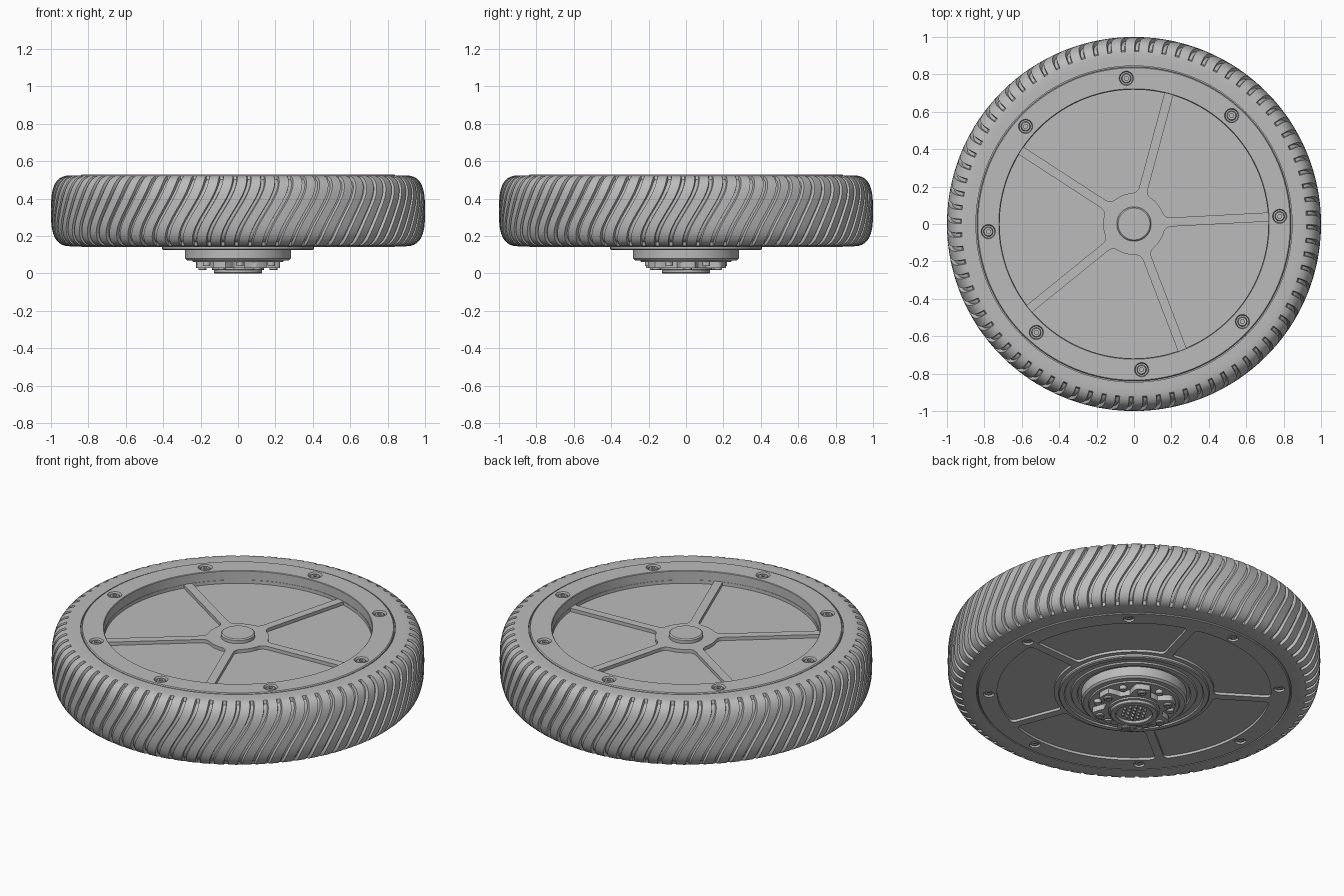
import bpy, bmesh, math
from math import sin, cos, pi, radians

if bpy.data.objects.get("Cube"):
    bpy.data.objects.remove(bpy.data.objects["Cube"], do_unlink=True)

grey = bpy.data.materials.new("mid_grey")
grey.use_nodes = True
grey.diffuse_color = (0.5, 0.5, 0.5, 1)
grey.node_tree.nodes["Principled BSDF"].inputs["Base Color"].default_value = (0.5, 0.5, 0.5, 1)

SPOKES, SCREWS, START = 5, 8, radians(3)
SCREW_RADIUS = 0.78


def polar(r, a, z):
    return (r * cos(a), r * sin(a), z)


def ring(count, r, start=START):
    return [polar(r, start + 2 * pi * i / count, 0) for i in range(count)]


def finish(bm, name):
    bmesh.ops.recalc_face_normals(bm, faces=bm.faces[:])
    mesh = bpy.data.meshes.new(name)
    bm.to_mesh(mesh)
    bm.free()
    obj = bpy.data.objects.new(name, mesh)
    bpy.context.collection.objects.link(obj)
    mesh.materials.append(grey)
    return obj


def shade(obj, angle=30):
    bpy.ops.object.select_all(action='DESELECT')
    obj.select_set(True)
    bpy.context.view_layer.objects.active = obj
    bpy.ops.object.shade_smooth_by_angle(angle=radians(angle))


def lathe(bm, profile, steps=32, at=(0, 0, 0)):
    """Revolve (radius, height) points about a vertical axis."""
    rows = []
    for r, z in profile:
        n = 1 if r == 0 else steps
        rows.append([bm.verts.new((at[0] + r * cos(2 * pi * i / steps),
                                   at[1] + r * sin(2 * pi * i / steps), at[2] + z))
                     for i in range(n)])
    for a, b in zip(rows, rows[1:]):
        for i in range(steps):
            j = (i + 1) % steps
            if len(a) == 1:
                bm.faces.new((a[0], b[i], b[j]))
            elif len(b) == 1:
                bm.faces.new((a[i], b[0], a[j]))
            else:
                bm.faces.new((a[i], b[i], b[j], a[j]))


def prism(bm, outline, z0, z1):
    low = [bm.verts.new((x, y, z0)) for x, y in outline]
    high = [bm.verts.new((x, y, z1)) for x, y in outline]
    bm.faces.new(low[::-1])
    bm.faces.new(high)
    n = len(outline)
    for i in range(n):
        j = (i + 1) % n
        bm.faces.new((low[i], low[j], high[j], high[i]))


def pocket_edge(r, gap, size, inward):
    """(angle, radius) points of one curved pocket edge with rounded ends."""
    step, n = 2 * pi / SPOKES, 24
    corner = math.asin(gap / r)
    first = corner + size / r
    end = []
    if size:
        side_r = r + inward * size
        side = math.asin(gap / side_r)
        for i in range(6):
            t = i / 6
            u, v, w = (1 - t) ** 2, 2 * t * (1 - t), t * t
            end.append((u * side + v * corner + w * first, u * side_r + (v + w) * r))
    arc = [(first + (step - 2 * first) * i / n, r) for i in range(n + 1)]
    return end + arc + [(step - a, q) for a, q in reversed(end)]


def pockets(bm, r0, r1, gap, z0, z1, round_in, round_out):
    """Sector shaped prisms lying between the spokes."""
    points = pocket_edge(r1, gap, round_out, -1) + pocket_edge(r0, gap, round_in, 1)[::-1]
    for k in range(SPOKES):
        turn = START + 2 * pi * k / SPOKES
        prism(bm, [polar(r, turn + a, 0)[:2] for a, r in points], z0, z1)


def cut(obj, cutter):
    cutter.hide_render = True
    mod = obj.modifiers.new("cut", 'BOOLEAN')
    mod.operation, mod.object, mod.solver = 'DIFFERENCE', cutter, 'EXACT'
    dg = bpy.context.evaluated_depsgraph_get()
    mesh = bpy.data.meshes.new_from_object(obj.evaluated_get(dg))
    obj.modifiers.clear()
    obj.data = mesh
    bpy.data.objects.remove(cutter, do_unlink=True)


# Tyre: rounded section with S-shaped grooves running across the tread
bm = bmesh.new()
GROOVES, ROWS, DEPTH, MID = 80, 30, 0.018, 0.335
columns = ((0, 0), (0.35, 0), (0.68, 0), (0.73, 1), (0.95, 1))
section = [(0.845, 0.5), (0.845, 0.525)]
for i in range(ROWS + 1):
    a = pi / 2 - pi * i / ROWS
    c, s = abs(cos(a)) ** (2 / 3), math.copysign(abs(sin(a)) ** (2 / 3), a)
    section.append((0.88 + 0.12 * c, MID + 0.19 * s, c * c / 0.12, s * abs(s) / 0.19))
section += [(0.845, 0.145), (0.845, 0.17)]
rows = []
for p in section:
    r, z = p[:2]
    nr, nz = p[2:] if len(p) == 4 else (1, 0)
    size = math.hypot(nr, nz)
    shift = 0.075 * sin(max(-1, min(1, (z - MID) / 0.19)) * pi / 2)
    row = []
    for g in range(GROOVES):
        for t, low in columns:
            d = DEPTH * low if r > 0.925 else 0
            a = 2 * pi * (g + t) / GROOVES + shift
            row.append(bm.verts.new(polar(r - d * nr / size, a, z - d * nz / size)))
    rows.append(row)
for a, b in zip(rows, rows[1:]):
    for i in range(len(a)):
        j = (i + 1) % len(a)
        bm.faces.new((a[i], b[i], b[j], a[j]))
shade(finish(bm, "tyre"))

# Wheel disc: raised rim, dished top and flat underside
bm = bmesh.new()
lathe(bm, [(0, 0.475), (0.72, 0.475), (0.72, 0.527), (0.723, 0.53), (0.835, 0.53),
           (0.84, 0.525), (0.84, 0.51), (0.85, 0.51), (0.85, 0.16), (0.84, 0.16),
           (0.84, 0.147), (0.835, 0.142), (0, 0.142)], 128)
disc = finish(bm, "wheel_disc")

bm = bmesh.new()
pockets(bm, 0.165, 0.718, 0.024, 0.455, 0.5, 0.035, 0)
cut(disc, finish(bm, "top_pocket_cutter"))
bm = bmesh.new()
pockets(bm, 0.43, 0.735, 0.024, 0.1, 0.157, 0.025, 0.03)
cut(disc, finish(bm, "bottom_pocket_cutter"))
bm = bmesh.new()
for p in ring(SCREWS, SCREW_RADIUS):
    lathe(bm, [(0, 0.512), (0.034, 0.512), (0.034, 0.522), (0.044, 0.54), (0, 0.54)], 24, p)
    lathe(bm, [(0, 0.12), (0.03, 0.12), (0.03, 0.155), (0, 0.155)], 24, p)
cut(disc, finish(bm, "screw_hole_cutter"))
shade(disc)

# Screws on both faces, each with a drive socket
bm = bmesh.new()
for p in ring(SCREWS, SCREW_RADIUS):
    lathe(bm, [(0, 0.516), (0.011, 0.516), (0.011, 0.526), (0.022, 0.526),
               (0.026, 0.522), (0.026, 0.505)], 24, p)
    lathe(bm, [(0, 0.152), (0.008, 0.152), (0.008, 0.146), (0.018, 0.146),
               (0.018, 0.16)], 24, p)
shade(finish(bm, "screws"))

# Round cap in the middle of the top
bm = bmesh.new()
lathe(bm, [(0, 0.5), (0.085, 0.5), (0.092, 0.494), (0.092, 0.47)], 48)
shade(finish(bm, "centre_cap"))

# Stepped hub under the wheel
bm = bmesh.new()
lathe(bm, [(0.405, 0.15), (0.405, 0.13), (0.4, 0.125), (0.375, 0.125), (0.37, 0.133),
           (0.34, 0.133), (0.335, 0.125), (0.305, 0.125), (0.3, 0.135), (0.283, 0.135),
           (0.283, 0.08), (0.273, 0.07), (0.245, 0.07), (0.24, 0.062), (0, 0.062)], 96)
shade(finish(bm, "hub_flange"))

# Lobed mounting block with bolts on the lobes and pegs between them
LOBES = 6
bm = bmesh.new()
outline = []
for i in range(144):
    a = 2 * pi * i / 144
    wave = max(-1, min(1, 1.8 * cos(LOBES * (a - START))))
    outline.append(polar(0.192 + 0.033 * wave, a, 0)[:2])
prism(bm, outline, 0.03, 0.07)
shade(finish(bm, "lobed_mount"), 40)

bm = bmesh.new()
for p in ring(LOBES, 0.19):
    lathe(bm, [(0, 0.024), (0.008, 0.024), (0.008, 0.018), (0.019, 0.018),
               (0.022, 0.021), (0.022, 0.035)], 20, p)
for p in ring(LOBES, 0.2, START + pi / LOBES):
    lathe(bm, [(0, 0.04), (0.018, 0.04), (0.02, 0.043), (0.02, 0.07)], 20, p)
shade(finish(bm, "hub_bolts"))

# Connector socket with a cluster of pins
bm = bmesh.new()
lathe(bm, [(0.14, 0.04), (0.14, 0.02), (0.128, 0.018), (0.128, 0.004), (0.124, 0),
           (0.1, 0), (0.097, 0.003), (0.097, 0.018), (0, 0.018)], 64)
shade(finish(bm, "connector_socket"))

bm = bmesh.new()
for j in range(-2, 3):
    for i in range(-2, 3):
        x, y = (i + 0.5 * (j % 2)) * 0.032, j * 0.028
        if math.hypot(x, y) < 0.08:
            lathe(bm, [(0, 0.004), (0.006, 0.004), (0.008, 0.006), (0.008, 0.02)], 12, (x, y, 0))
shade(finish(bm, "connector_pins"))
